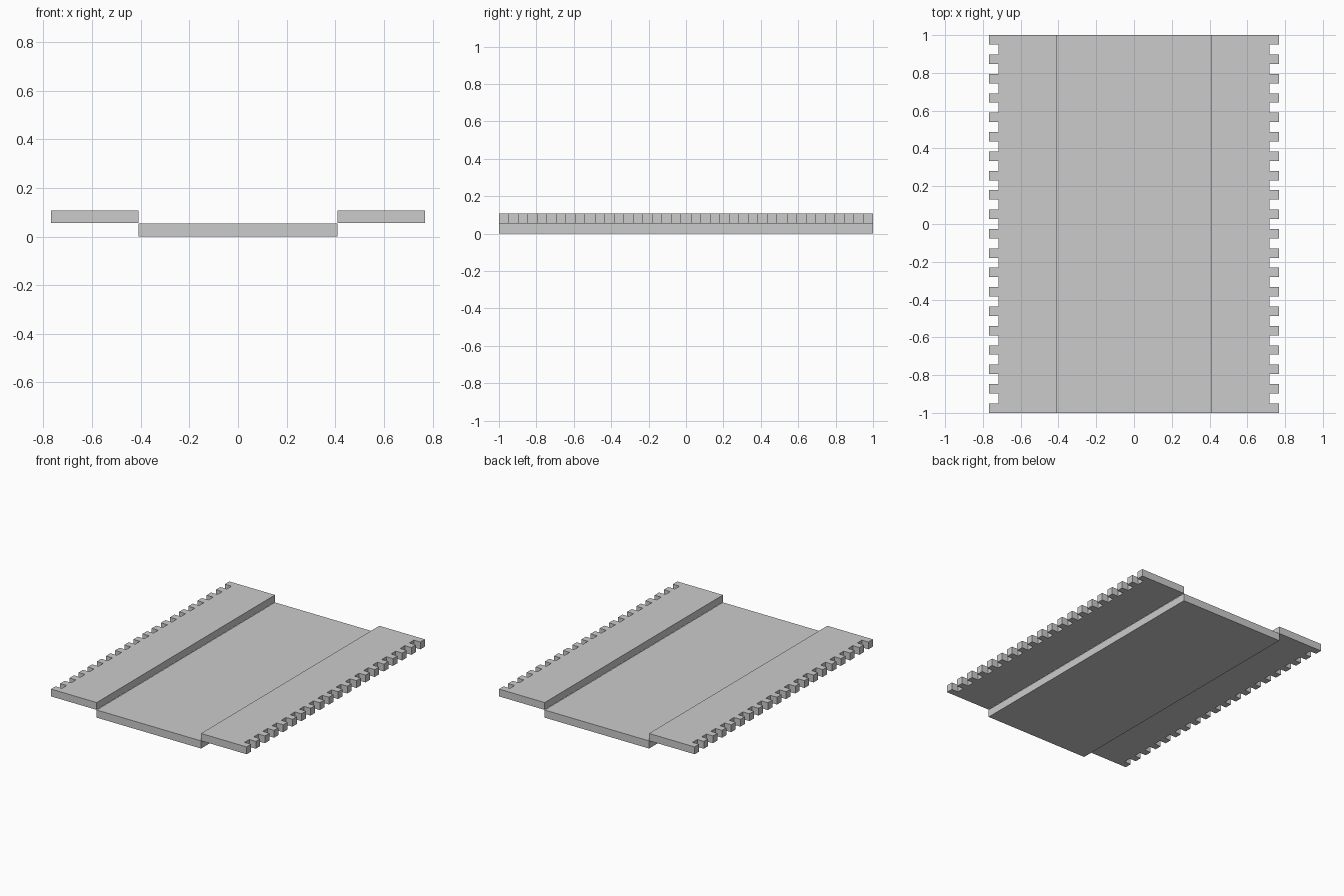
import bpy, bmesh

if "Cube" in bpy.data.objects:
    bpy.data.objects.remove(bpy.data.objects["Cube"])

TEETH, TOOTH = 20, 0.05
PITCH = (2 - TOOTH) / (TEETH - 1)
INNER, ROOT, TIP = 0.41, 0.717, 0.768


def plate(name, outline, z0, z1):
    """Extrude a flat xy outline between two heights."""
    bm = bmesh.new()
    face = bm.faces.new([bm.verts.new((x, y, z0)) for x, y in outline])
    ext = bmesh.ops.extrude_face_region(bm, geom=[face])
    top = [v for v in ext["geom"] if isinstance(v, bmesh.types.BMVert)]
    bmesh.ops.translate(bm, verts=top, vec=(0, 0, z1 - z0))
    bmesh.ops.recalc_face_normals(bm, faces=bm.faces)
    mesh = bpy.data.meshes.new(name)
    bm.to_mesh(mesh)
    bm.free()
    obj = bpy.data.objects.new(name, mesh)
    bpy.context.collection.objects.link(obj)
    return obj


def comb_outline(side):
    """Side panel outline with square teeth along its outer edge."""
    pts = [(side * INNER, 1), (side * INNER, -1)]
    for i in range(TEETH):
        y = -1 + i * PITCH
        if i > 0:
            pts.append((side * ROOT, y))
        pts += [(side * TIP, y), (side * TIP, y + TOOTH)]
        if i < TEETH - 1:
            pts.append((side * ROOT, y + TOOTH))
    return pts


# Lower centre panel
plate("centre_panel", [(-INNER, -1), (INNER, -1), (INNER, 1), (-INNER, 1)], 0, 0.054)

# Raised toothed side panels
for label, side in (("left", -1), ("right", 1)):
    plate(label + "_toothed_panel", comb_outline(side), 0.055, 0.107)
